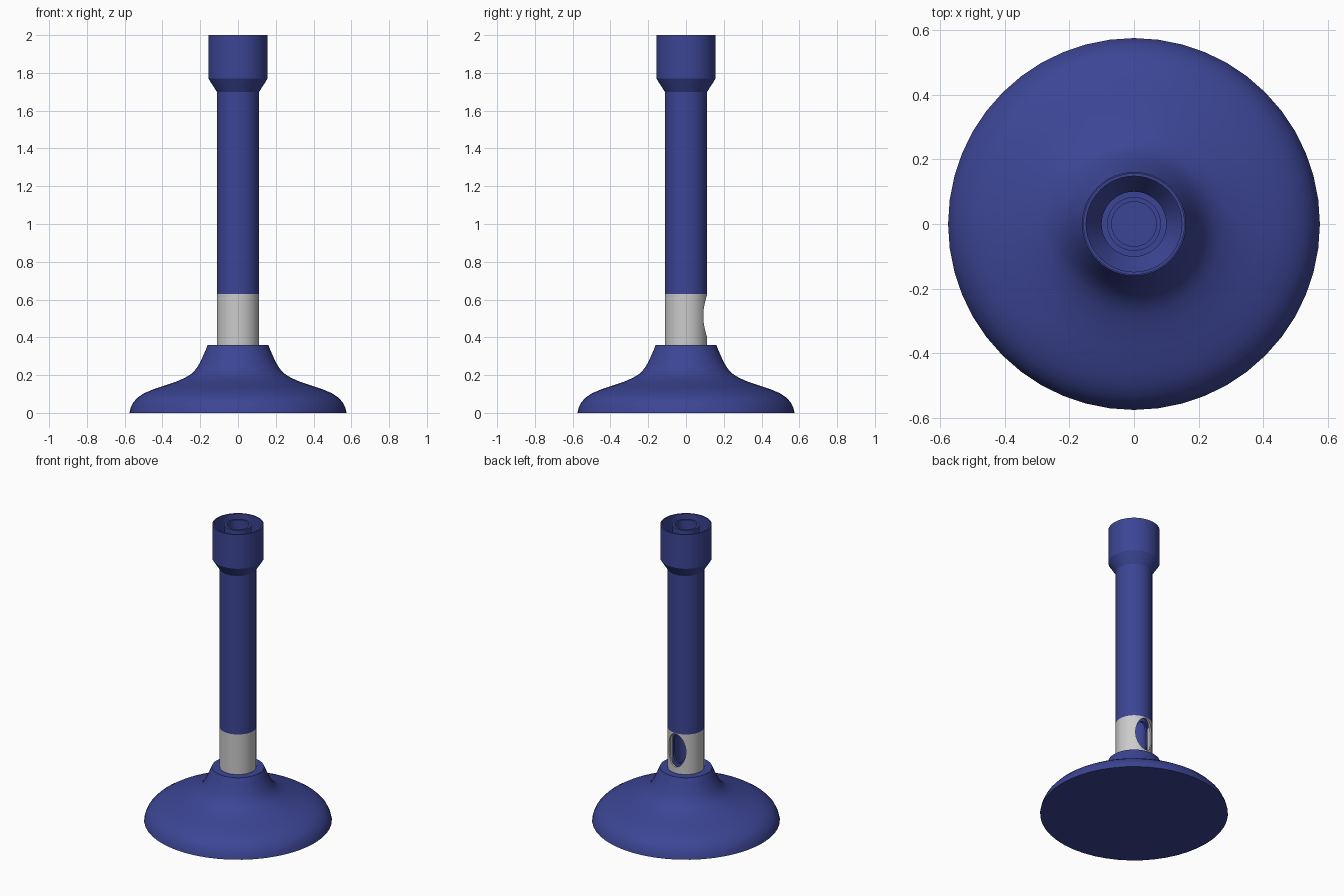
import bpy, bmesh, math

if "Cube" in bpy.data.objects:
    bpy.data.objects.remove(bpy.data.objects["Cube"])

SEG = 48

blue = bpy.data.materials.new("blue_metal")
blue.diffuse_color = (0.045, 0.06, 0.30, 1)
blue.use_nodes = True
blue.node_tree.nodes["Principled BSDF"].inputs["Base Color"].default_value = blue.diffuse_color


def smooth(obj):
    bpy.ops.object.select_all(action='DESELECT')
    obj.select_set(True)
    bpy.context.view_layer.objects.active = obj
    bpy.ops.object.shade_smooth_by_angle(angle=math.radians(30))


def lathe(name, profile, closed=True, mat=None):
    """Revolve (radius, z) points about z; closed joins last point to first."""
    bm = bmesh.new()
    rings = []
    for r, z in profile:
        rings.append([bm.verts.new((r * math.cos(2 * math.pi * i / SEG),
                                    r * math.sin(2 * math.pi * i / SEG), z))
                      for i in range(SEG)])
    pairs = list(zip(rings, rings[1:]))
    if closed:
        pairs.append((rings[-1], rings[0]))
    else:
        bm.faces.new(rings[0])
        bm.faces.new(rings[-1])
    for a, b in pairs:
        for i in range(SEG):
            j = (i + 1) % SEG
            bm.faces.new((a[i], a[j], b[j], b[i]))
    bmesh.ops.recalc_face_normals(bm, faces=bm.faces)
    me = bpy.data.meshes.new(name)
    bm.to_mesh(me)
    bm.free()
    obj = bpy.data.objects.new(name, me)
    bpy.context.collection.objects.link(obj)
    if mat:
        me.materials.append(mat)
    smooth(obj)
    return obj


def cut_air_hole(obj, half_w, half_h):
    """Cut an oval hole through the back (+y) wall."""
    bpy.ops.mesh.primitive_cylinder_add(vertices=40, radius=1, depth=0.2,
                                        location=(0, 0.13, 0.513),
                                        rotation=(math.pi / 2, 0, 0))
    cutter = bpy.context.object
    cutter.scale = (half_w, half_h, 1)
    cutter.hide_render = True
    mod = obj.modifiers.new("air_hole", 'BOOLEAN')
    mod.operation = 'DIFFERENCE'
    mod.solver = 'EXACT'
    mod.object = cutter
    bpy.context.view_layer.objects.active = obj
    bpy.ops.object.modifier_apply(modifier=mod.name)
    bpy.data.objects.remove(cutter)
    smooth(obj)


# Flared foot
lathe("base", [(0.575, 0), (0.569, 0.025), (0.555, 0.055), (0.53, 0.082),
               (0.495, 0.105), (0.45, 0.124), (0.39, 0.144), (0.33, 0.164),
               (0.28, 0.186), (0.245, 0.208), (0.22, 0.235), (0.2, 0.268),
               (0.18, 0.312), (0.16, 0.36)], closed=False, mat=blue)

# Grey rotating air collar
collar = lathe("air_collar", [(0.112, 0.36), (0.112, 0.63),
                              (0.1, 0.63), (0.1, 0.36)])
cut_air_hole(collar, 0.064, 0.112)

# Outer barrel with the wider hollow head
lathe("barrel", [(0.112, 0.63), (0.112, 1.70), (0.157, 1.77), (0.157, 2.0),
                 (0.148, 2.0), (0.148, 1.775), (0.1, 1.70), (0.1, 0.63)],
      mat=blue)

# Inner gas tube running up to the mouth
tube = lathe("inner_tube", [(0.083, 0.36), (0.083, 1.995),
                            (0.069, 1.995), (0.069, 0.36)], mat=blue)
cut_air_hole(tube, 0.05, 0.1)
